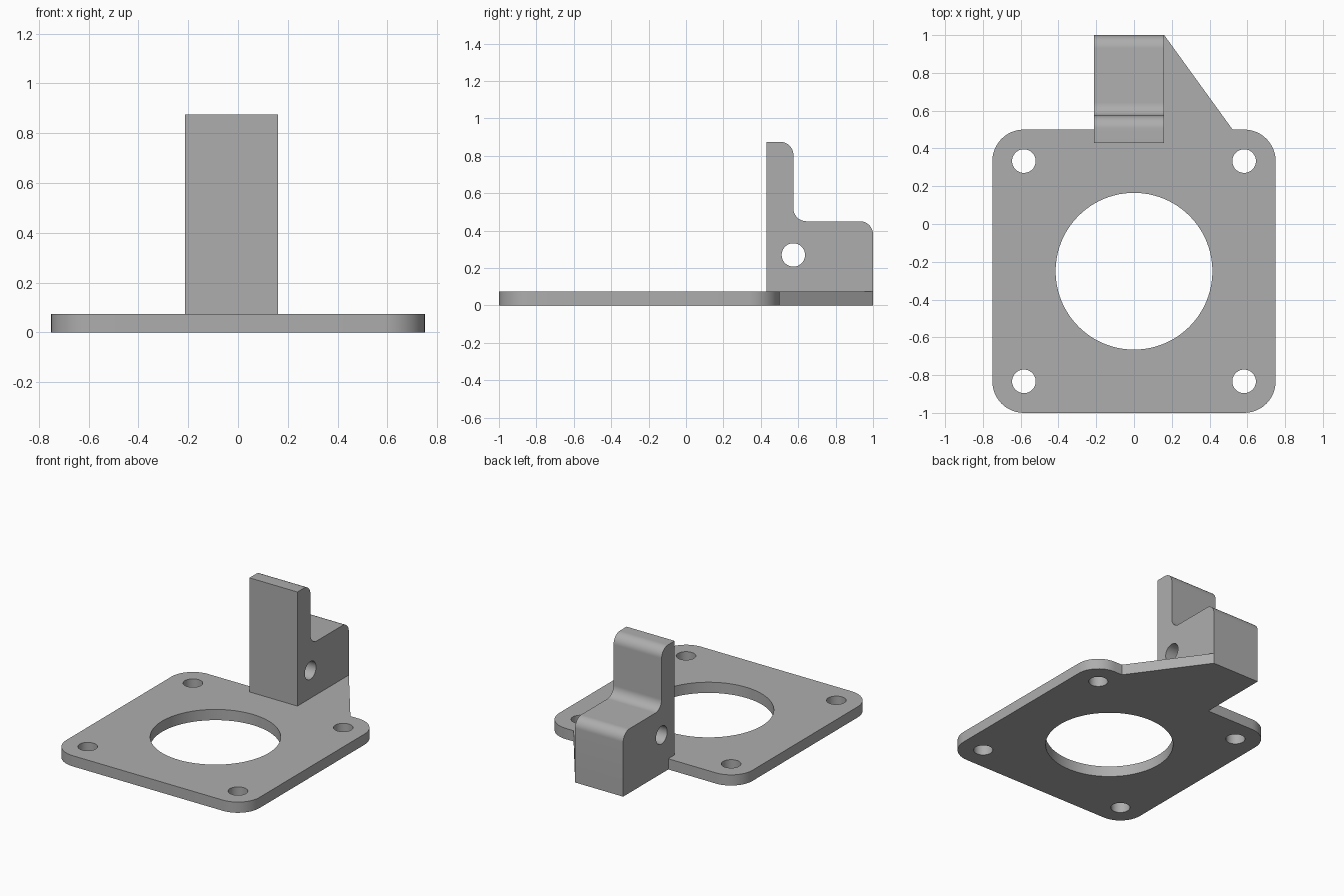
import bpy, bmesh, math
from mathutils import Matrix, Vector

if "Cube" in bpy.data.objects:
    bpy.data.objects.remove(bpy.data.objects["Cube"], do_unlink=True)

grey = bpy.data.materials.new("plain grey")
grey.use_nodes = True
color = (0.42, 0.42, 0.42, 1)
grey.diffuse_color = color
grey.node_tree.nodes["Principled BSDF"].inputs["Base Color"].default_value = color


def fillet(corners, steps=12):
    """Outline from (x, y, radius) corners, with true arcs where radius > 0."""
    points = []
    for i, (x, y, r) in enumerate(corners):
        p = Vector((x, y))
        if r == 0:
            points.append(p)
            continue
        a = (Vector(corners[i - 1][:2]) - p).normalized()
        b = (Vector(corners[(i + 1) % len(corners)][:2]) - p).normalized()
        half = a.angle(b) / 2
        centre = p + (a + b).normalized() * r / math.sin(half)
        start = p + a * r / math.tan(half) - centre
        end = p + b * r / math.tan(half) - centre
        sweep = start.angle(end)
        for k in range(steps + 1):
            t = k / steps
            points.append(centre + (start * math.sin((1 - t) * sweep)
                                    + end * math.sin(t * sweep)) / math.sin(sweep))
    return points


def circle(x, y, r, n=48):
    return [Vector((x + r * math.cos(k * math.tau / n), y + r * math.sin(k * math.tau / n)))
            for k in range(n)]


def extrude_profile(name, loops, depth, matrix):
    """Solid from an outline and its hole loops, centred on its depth."""
    curve = bpy.data.curves.new(name, "CURVE")
    curve.dimensions, curve.fill_mode, curve.extrude = "2D", "BOTH", depth / 2
    for loop in loops:
        spline = curve.splines.new("POLY")
        spline.points.add(len(loop) - 1)
        for point, co in zip(spline.points, loop):
            point.co = (co.x, co.y, 0, 1)
        spline.use_cyclic_u = True
    helper = bpy.data.objects.new(name + " outline", curve)
    bpy.context.collection.objects.link(helper)
    graph = bpy.context.evaluated_depsgraph_get()
    mesh = bpy.data.meshes.new_from_object(helper.evaluated_get(graph))
    bpy.data.objects.remove(helper, do_unlink=True)
    bpy.data.curves.remove(curve)

    bm = bmesh.new()
    bm.from_mesh(mesh)
    bmesh.ops.remove_doubles(bm, verts=bm.verts, dist=0.0001)
    bmesh.ops.transform(bm, matrix=matrix, verts=bm.verts)
    bmesh.ops.recalc_face_normals(bm, faces=bm.faces)
    bm.to_mesh(mesh)
    bm.free()
    mesh.name = name
    mesh.materials.clear()
    mesh.materials.append(grey)
    obj = bpy.data.objects.new(name, mesh)
    bpy.context.collection.objects.link(obj)
    bpy.ops.object.select_all(action="DESELECT")
    obj.select_set(True)
    bpy.context.view_layer.objects.active = obj
    bpy.ops.object.shade_smooth_by_angle(angle=math.radians(30))
    return obj


plate_thick = 0.075
block_left, block_right = 0.16, -0.2125
mid_y = -0.25
bolt = 0.583
corner = 0.167

# Base plate with rear tongue, slanted web, bore and four bolt holes
plate = fillet([(-0.75, -1, corner), (0.75, -1, corner), (0.75, 0.5, corner),
                (0.522, 0.5, 0), (block_left, 1, 0), (block_right, 1, 0),
                (block_right, 0.5, 0), (-0.75, 0.5, corner)])
holes = [circle(sx * bolt, mid_y + sy * bolt, 0.0625) for sx in (-1, 1) for sy in (-1, 1)]
bore = circle(0, mid_y, 0.415, 96)
extrude_profile("base_plate", [plate, bore] + holes, plate_thick,
                Matrix.Translation((0, 0, plate_thick / 2)))

# Stepped upright block with a cross hole, profile drawn in y and z
step = 0.07
profile = fillet([(0.43, plate_thick, 0), (1, plate_thick, 0), (1, 0.45, step),
                  (0.574, 0.45, step), (0.574, 0.875, step), (0.43, 0.875, 0)])
along_x = Matrix(((0, 0, 1, (block_left + block_right) / 2),
                  (1, 0, 0, 0), (0, 1, 0, 0), (0, 0, 0, 1)))
extrude_profile("upright_block", [profile, circle(0.574, 0.27, 0.0625)],
                block_left - block_right, along_x)
